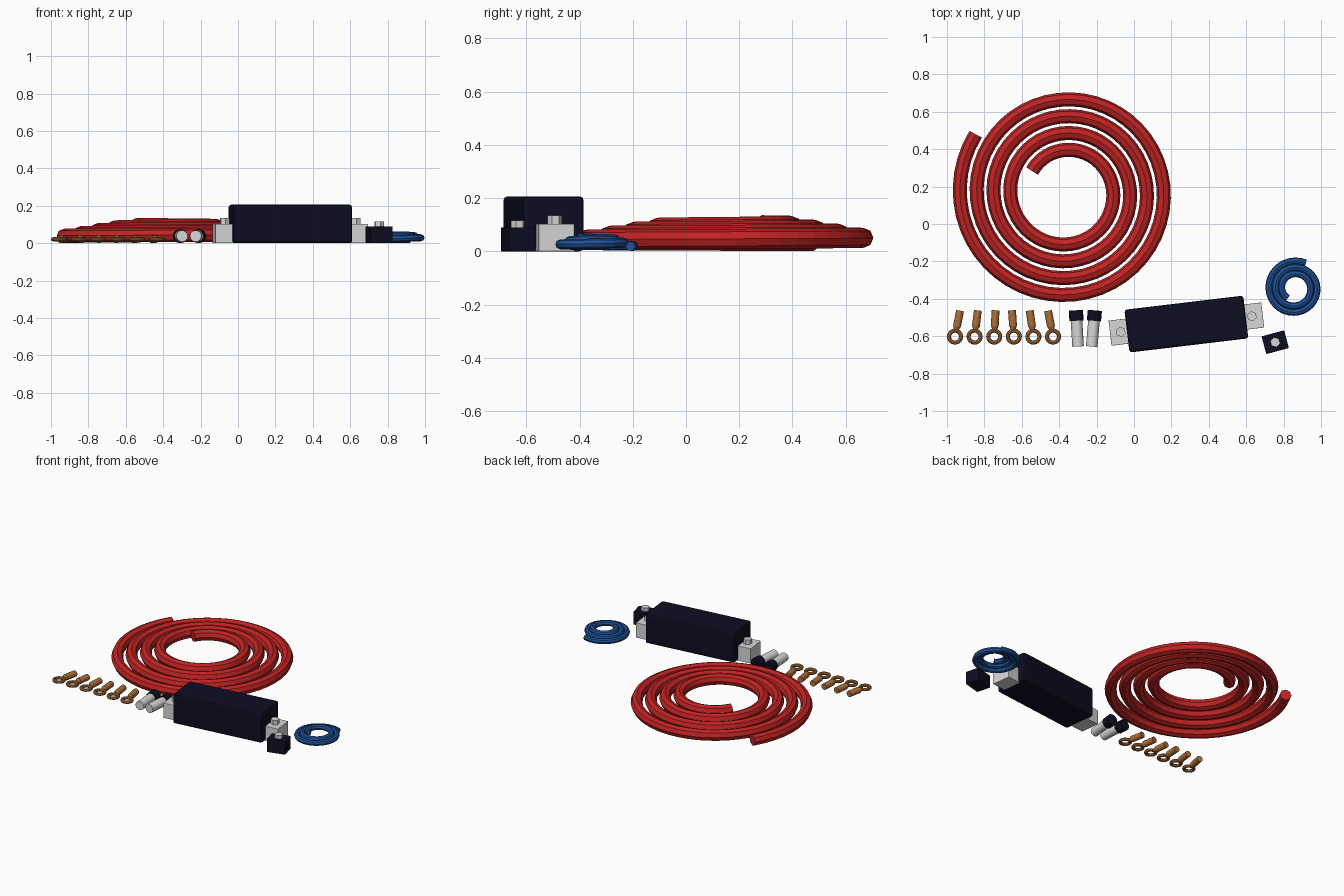
import bpy, bmesh, math
from mathutils import Matrix, Vector

if "Cube" in bpy.data.objects:
    bpy.data.objects.remove(bpy.data.objects["Cube"])


def material(name, rgb):
    m = bpy.data.materials.new(name)
    m.diffuse_color = (*rgb, 1)
    m.use_nodes = True
    m.node_tree.nodes["Principled BSDF"].inputs["Base Color"].default_value = m.diffuse_color
    return m


RED = material("red insulation", (0.54, 0.017, 0.017))
BLUE = material("blue insulation", (0.014, 0.085, 0.32))
COPPER = material("copper", (0.42, 0.16, 0.04))
BLACK = material("blue black plastic", (0.004, 0.004, 0.016))
SILVER = material("pale metal", (0.68, 0.68, 0.69))


def finish(bm, name, mat, matrix, smooth=False):
    bmesh.ops.recalc_face_normals(bm, faces=bm.faces)
    me = bpy.data.meshes.new(name)
    bm.to_mesh(me)
    bm.free()
    me.materials.append(mat)
    ob = bpy.data.objects.new(name, me)
    ob.matrix_world = matrix
    bpy.context.collection.objects.link(ob)
    if smooth:
        bpy.ops.object.select_all(action='DESELECT')
        ob.select_set(True)
        bpy.context.view_layer.objects.active = ob
        bpy.ops.object.shade_smooth_by_angle(angle=math.radians(35))
    return ob


def place(x, y, z=0, deg=0):
    return Matrix.Translation((x, y, z)) @ Matrix.Rotation(math.radians(deg), 4, 'Z')


def box(name, mat, frame, size, bevel=0.0):
    """Box standing on the frame's ground plane."""
    bm = bmesh.new()
    bmesh.ops.create_cube(bm, size=1)
    bmesh.ops.scale(bm, vec=size, verts=bm.verts)
    bmesh.ops.translate(bm, vec=(0, 0, size[2] / 2), verts=bm.verts)
    if bevel:
        bmesh.ops.bevel(bm, geom=bm.edges[:], offset=bevel, segments=2,
                        profile=0.5, affect='EDGES')
    return finish(bm, name, mat, frame)


def rod(name, mat, frame, r1, r2, length, sides, smooth=False):
    """Cylinder or cone rising from the frame along its z axis."""
    bm = bmesh.new()
    bmesh.ops.create_cone(bm, cap_ends=True, segments=sides, radius1=r1,
                          radius2=r2, depth=length)
    bmesh.ops.translate(bm, vec=(0, 0, length / 2), verts=bm.verts)
    return finish(bm, name, mat, frame, smooth)


def sweep(name, mat, points, radius, sides, frame, closed=False):
    """Round tube along a path."""
    bm = bmesh.new()
    rings = []
    n = len(points)
    for i, p in enumerate(points):
        a = points[i - 1] if (i or closed) else p
        b = points[(i + 1) % n] if (i < n - 1 or closed) else p
        side = (b - a).cross(Vector((0, 0, 1))).normalized()
        up = side.cross(b - a).normalized()
        rings.append([bm.verts.new(p + radius * (math.cos(t) * side + math.sin(t) * up))
                      for t in (2 * math.pi * k / sides for k in range(sides))])
    for i in range(n if closed else n - 1):
        r, s = rings[i], rings[(i + 1) % n]
        for k in range(sides):
            j = (k + 1) % sides
            bm.faces.new((r[k], r[j], s[j], s[k]))
    if not closed:
        bm.faces.new(rings[0])
        bm.faces.new(rings[-1])
    return finish(bm, name, mat, frame)


def coil(name, mat, x, y, start, turns, r0, pitch, z0, rise, tube, steps):
    """Spiral winding inward and slowly upward."""
    pts = []
    n = round(turns * steps)
    for i in range(n + 1):
        f = i / n
        a = math.radians(start) + f * turns * 2 * math.pi
        r = r0 - pitch * turns * f
        pts.append(Vector((r * math.cos(a), r * math.sin(a), z0 + rise * f)))
    sweep(name, mat, pts, tube, 8, place(x, y))


# Cable coils
coil("power_cable_coil", RED, -0.3635, 0.166, 147, 4, 0.576, 0.09, 0.038, 0.06, 0.0375, 48)
coil("signal_wire_coil", BLUE, 0.8585, -0.3435, 66, 2.47, 0.148, 0.034, 0.019, 0.03, 0.0185, 32)

# Main body with a terminal block and hex bolt at each end
body = place(0.28, -0.535, 0, 6.8)
box("main_body", BLACK, body, (0.64, 0.23, 0.206), 0.014)
for s, side in ((-1, "left"), (1, "right")):
    box(side + "_terminal", SILVER, body @ place(s * 0.36, 0), (0.102, 0.135, 0.103), 0.002)
    rod(side + "_terminal_bolt", SILVER, body @ place(s * 0.353, 0, 0.10),
        0.027, 0.027, 0.034, 6)

# Small block with its bolt
small = place(0.755, -0.632, 0, 15)
box("small_block", BLACK, small, (0.125, 0.098, 0.09), 0.003)
rod("small_block_bolt", SILVER, small @ place(0, 0, 0.085), 0.027, 0.027, 0.03, 6)

# Ring lugs: eyelet, neck and barrel
LAY = Matrix.Rotation(-math.pi / 2, 4, 'X')  # z axis turned to +y
for i, deg in enumerate((-11, -7, -3, 4, 8, 11)):
    lug = place(-0.957 + 0.1048 * i, -0.602, 0.021, deg)
    ring = [Vector((0.032 * math.cos(t), 0.032 * math.sin(t), 0))
            for t in (2 * math.pi * k / 20 for k in range(20))]
    sweep(f"lug_eyelet_{i + 1}", COPPER, ring, 0.011, 8, lug, True)
    rod(f"lug_neck_{i + 1}", COPPER, lug @ place(0, 0.036) @ LAY, 0.012, 0.02, 0.02, 12)
    rod(f"lug_barrel_{i + 1}", COPPER, lug @ place(0, 0.055) @ LAY, 0.021, 0.021, 0.086, 12, True)

# Two capped sleeves
for i, (x, deg) in enumerate(((-0.299, 3.5), (-0.226, -5))):
    tube = place(x, -0.655, 0.038, deg)
    rod(f"sleeve_{i + 1}", SILVER, tube @ LAY, 0.031, 0.031, 0.15, 12, True)
    rod(f"sleeve_cap_{i + 1}", BLACK, tube @ place(0, 0.138) @ LAY, 0.038, 0.038, 0.056, 12)
